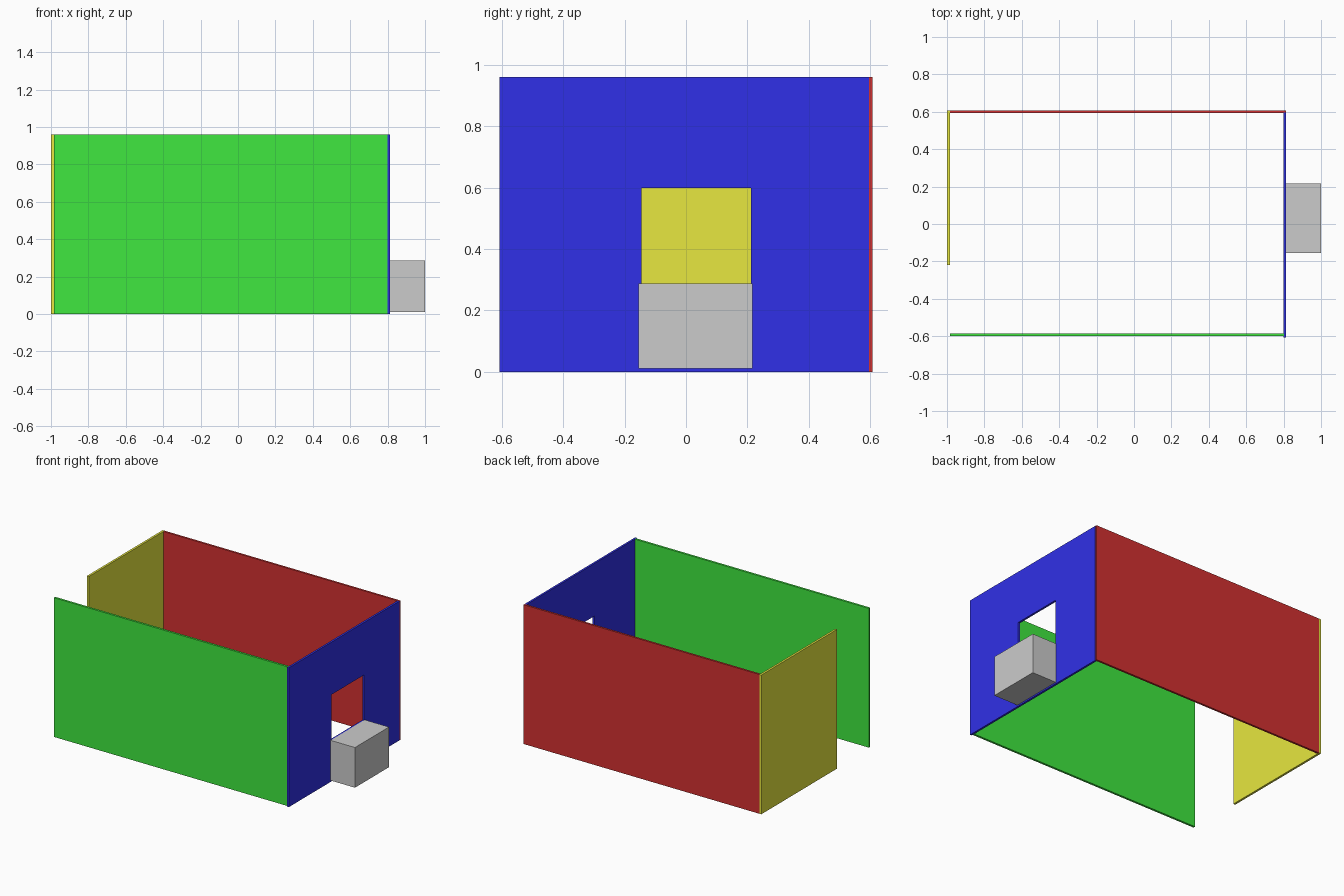
import bpy

if "Cube" in bpy.data.objects:
    bpy.data.objects.remove(bpy.data.objects["Cube"])

H = 0.96  # wall height


def material(name, rgb):
    m = bpy.data.materials.new(name)
    m.diffuse_color = (*rgb, 1)
    m.use_nodes = True
    m.node_tree.nodes["Principled BSDF"].inputs["Base Color"].default_value = m.diffuse_color
    return m


def box(name, x, y, z, mat=None):
    """Box between the given (low, high) limits on each axis."""
    bpy.ops.mesh.primitive_cube_add(size=1)
    ob = bpy.context.object
    ob.name = name
    ob.location = [(a + b) / 2 for a, b in (x, y, z)]
    ob.scale = [b - a for a, b in (x, y, z)]
    bpy.ops.object.transform_apply(location=True, rotation=False, scale=True)
    if mat:
        ob.data.materials.append(mat)
    return ob


green = material("green", (0.05, 0.8, 0.05))
red = material("red", (0.65, 0.03, 0.03))
blue = material("blue", (0.03, 0.03, 0.8))
yellow = material("yellow", (0.8, 0.8, 0.05))

# Long walls
box("front_wall", (-0.985, 0.802), (-0.6, -0.585), (0, H), green)
box("back_wall", (-0.985, 0.813), (0.594, 0.608), (0, H), red)

# Short left wall, leaving a doorway gap at the front
box("left_wall", (-1.0, -0.985), (-0.218, 0.608), (0, H), yellow)

# Right wall with a window opening
right_wall = box("right_wall", (0.8, 0.814), (-0.608, 0.596), (0, H), blue)
cutter = box("window_cutter", (0.7, 0.9), (-0.145, 0.212), (0.284, 0.598))
cutter.hide_render = True
cutter.hide_viewport = True
cut = right_wall.modifiers.new("window", 'BOOLEAN')
cut.operation = 'DIFFERENCE'
cut.solver = 'EXACT'
cut.object = cutter

# Block outside, under the window
box("outside_block", (0.814, 1.0), (-0.154, 0.217), (0.01, 0.287))
